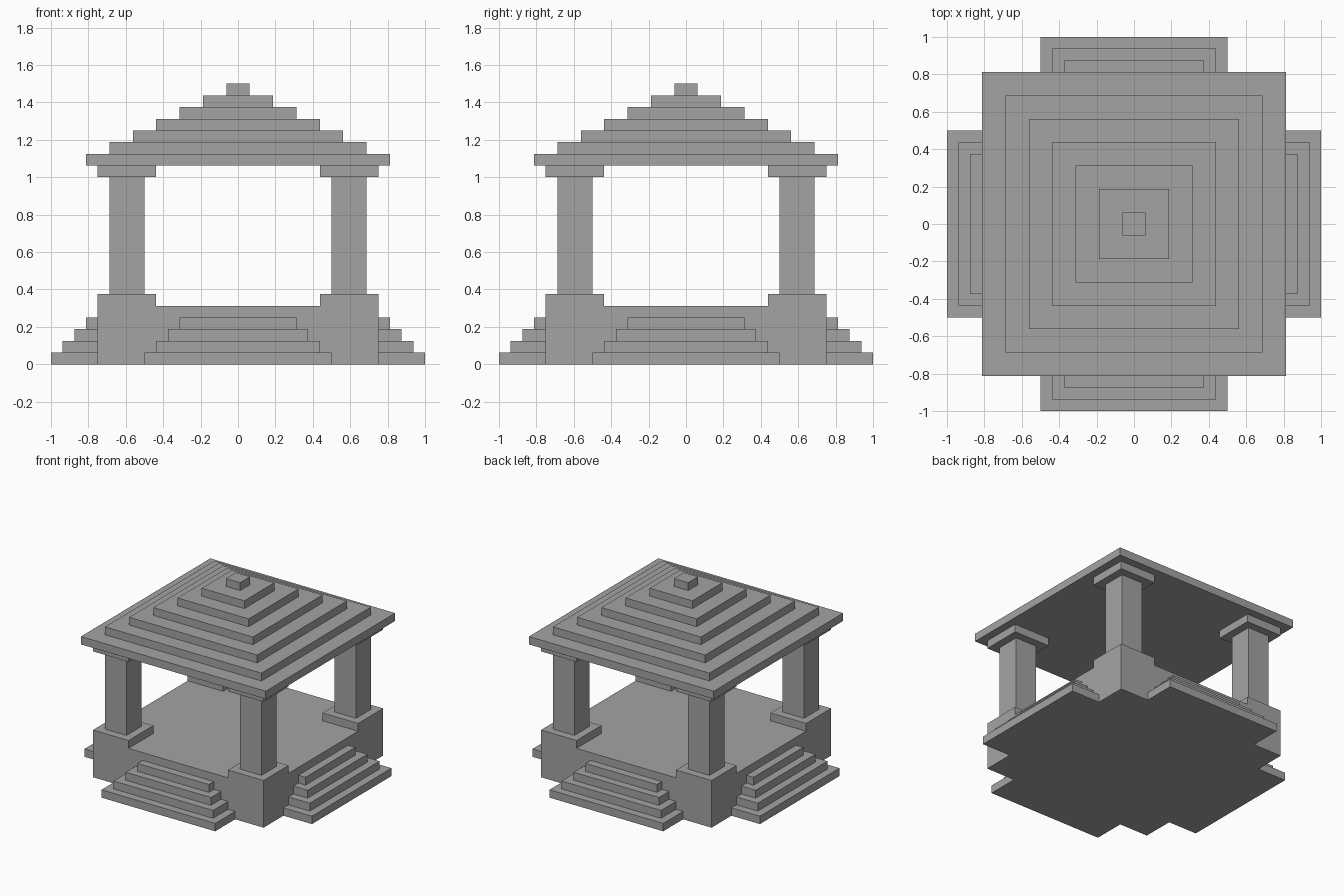
import bpy
import bmesh
from mathutils import Matrix, Vector

cube = bpy.data.objects.get("Cube")
if cube:
    bpy.data.objects.remove(cube, do_unlink=True)

U = 1 / 16  # building module: every size is a multiple of it

stone = bpy.data.materials.new("stone_grey")
stone.use_nodes = True
GREY = (0.37, 0.37, 0.37, 1)
stone.diffuse_color = GREY
stone.node_tree.nodes["Principled BSDF"].inputs["Base Color"].default_value = GREY


def box(name, low, high):
    """Flat-faced block between two corners given in modules."""
    low, high = Vector(low) * U, Vector(high) * U
    mesh = bpy.data.meshes.new(name)
    bm = bmesh.new()
    bmesh.ops.create_cube(bm, size=1)
    bmesh.ops.transform(
        bm,
        matrix=Matrix.Translation((low + high) / 2) @ Matrix.Diagonal((*(high - low), 1)),
        verts=bm.verts,
    )
    bm.to_mesh(mesh)
    bm.free()
    mesh.materials.append(stone)
    obj = bpy.data.objects.new(name, mesh)
    bpy.context.scene.collection.objects.link(obj)
    return obj


def slab(name, half, bottom, top):
    """Square slab centred on the vertical axis."""
    return box(name, (-half, -half, bottom), (half, half, top))


# Raised floor
slab("platform", 12, 0, 5)

# Stairs on all four sides, each step narrower and shorter than the one below
sides = {"front": 0, "left": 1, "back": 2, "right": 3}
for side, turns in sides.items():
    for i in range(4):
        step = box(f"{side}_step_{i + 1}", (i - 8, i - 16, i), (8 - i, -12, i + 1))
        step.data.transform(Matrix.Rotation(turns * 1.5707963, 4, "Z"))

# Corner supports: plinth, column and capital
for y_name, sy in (("front", -1), ("back", 1)):
    for x_name, sx in (("left", 1), ("right", -1)):
        for part, half, bottom, top in (
            ("plinth", 2.5, 5, 6),
            ("column", 1.5, 6, 16),
            ("capital", 2.5, 16, 17),
        ):
            cx, cy = 9.5 * sx, 9.5 * sy
            box(f"{y_name}_{x_name}_{part}",
                (cx - half, cy - half, bottom), (cx + half, cy + half, top))

# Stepped pyramid roof
for i in range(7):
    slab(f"roof_tier_{i + 1}", 13 - 2 * i, 17 + i, 18 + i)
